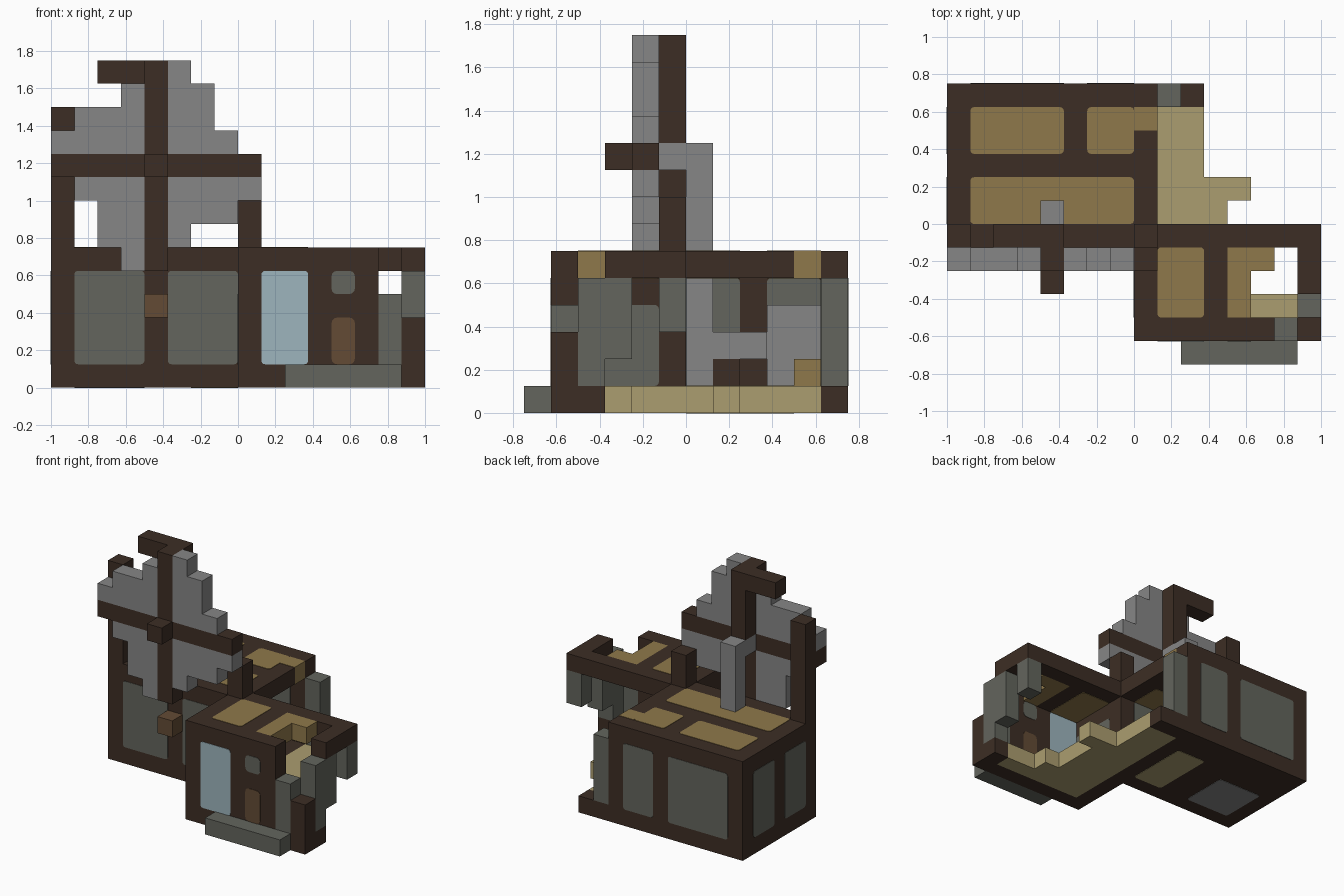
import bpy
import bmesh

CELL = 0.125      # one building block
PROUD = 0.003     # how far an infill panel stands out of its wall

if "Cube" in bpy.data.objects:
    bpy.data.objects.remove(bpy.data.objects["Cube"], do_unlink=True)


def material(name, r, g, b):
    mat = bpy.data.materials.new(name)
    mat.use_nodes = True
    mat.diffuse_color = (r, g, b, 1)
    mat.node_tree.nodes["Principled BSDF"].inputs["Base Color"].default_value = (r, g, b, 1)
    return mat


timber = material("dark timber", .046, .027, .018)
stone = material("grey green stone", .125, .13, .11)
canvas = material("light grey", .24, .24, .24)
planks = material("tan planks", .275, .19, .07)
boards = material("pale floor boards", .41, .34, .16)
glass = material("pale blue glass", .34, .46, .51)
oak = material("warm brown wood", .125, .07, .035)


def block(name, mat, x, y, z, grow=None, rounding=0.0):
    """Box spanning the given cell ranges; grow is the axis a panel stands proud on."""
    spans = [x, y, z]
    mesh = bpy.data.meshes.new(name)
    bm = bmesh.new()
    bmesh.ops.create_cube(bm, size=1)
    for v in bm.verts:
        for axis, (low, high) in enumerate(spans):
            extra = PROUD if axis == grow else 0
            side = 1 if v.co[axis] > 0 else -1
            v.co[axis] = (high if side > 0 else low) * CELL + side * extra
    if rounding:
        edges = [e for e in bm.edges
                 if abs(e.verts[0].co[grow] - e.verts[1].co[grow]) > CELL / 2]
        bmesh.ops.bevel(bm, geom=edges, offset=rounding, segments=3,
                        profile=0.5, affect='EDGES')
    bmesh.ops.recalc_face_normals(bm, faces=bm.faces)
    bm.to_mesh(mesh)
    bm.free()
    mesh.materials.append(mat)
    obj = bpy.data.objects.new(name, mesh)
    bpy.context.scene.collection.objects.link(obj)
    return obj


def panel(name, mat, x, y, z, axis, rounding=0.02):
    return block(name, mat, x, y, z, axis, rounding)


WALL = (0, 6)       # full storey
INFILL = (1, 5)     # between sill and top beam
ROOF = (5, 6)
FLOOR = (0, 1)
FRONT = (-1, 0)     # depth of the house front wall
BACK = (5, 6)
WING = (-5, -4)     # depth of the wing front wall
SAIL = (-2, -1)
HUB = (-4, -3)      # width of hub and mast

# House walls with stone infill
block("house_front_wall", timber, (-8, 1), FRONT, WALL)
block("house_back_wall", timber, (-8, 1), BACK, WALL)
block("house_left_wall", timber, (-8, -7), (0, 5), WALL)
for span in ((-7, -4), (-3, 0)):
    panel("front_infill", stone, span, FRONT, INFILL, 1)
for span in ((-7, -3), (-2, 0)):
    panel("back_infill", stone, span, BACK, INFILL, 1)
for span in ((0, 2), (3, 5)):
    panel("left_infill", stone, (-8, -7), span, INFILL, 0)

# Broken back corner
block("back_corner_sill", timber, (1, 3), BACK, FLOOR)
block("back_corner_stone", stone, (1, 2), BACK, INFILL)

# House roof with plank fields
block("house_roof", timber, (-7, 0), (0, 5), ROOF)
block("roof_edge_beam", timber, (0, 1), (0, 4), ROOF)
panel("roof_field_front", planks, (-7, 0), (0, 2), ROOF, 2)
panel("roof_field_back", planks, (-7, -3), (3, 5), ROOF, 2)
panel("roof_field_side", planks, (-2, 0), (3, 5), ROOF, 2)
block("roof_plank_end", planks, (0, 1), (4, 5), ROOF, 2)

# House floor
block("house_floor", timber, (-7, 1), (0, 5), FLOOR)
panel("floor_boards_inset", boards, (-2, 0), (0, 4), FLOOR, 2)
panel("floor_stone_inset", canvas, (-7, -4), (0, 3), FLOOR, 2)

# Broken floor of the open side, one strip per row
for rows, reach in (((-4, -3), 7), ((-3, -2), 5), ((-2, 1), 4), ((1, 2), 5), ((2, 5), 3)):
    block("broken_floor", boards, (1, reach), rows, FLOOR)

# Wing front wall, window, door
block("wing_front_wall", timber, (0, 6), WING, WALL)
panel("wing_glass", glass, (1, 3), WING, INFILL, 1)
panel("wing_small_window", stone, (4, 5), WING, (4, 5), 1, 0.03)
panel("wing_door", oak, (4, 5), WING, (1, 3), 1, 0.03)
block("wing_left_wall", timber, (0, 1), (-4, -1), WALL)
panel("wing_left_infill", stone, (0, 1), (-4, -1), (1, 4), 0)
block("front_step", stone, (2, 7), (-6, -5), FLOOR)

# Ruined right end of the wing
block("wing_sill", timber, (6, 8), WING, FLOOR)
block("wing_side_sill", timber, (7, 8), (-4, -3), FLOOR)
block("wing_corner_post", timber, (7, 8), WING, (1, 3))
block("wing_front_stone", stone, (6, 7), WING, (1, 4))
block("wing_side_stone", stone, (7, 8), (-4, -3), INFILL)
block("wing_side_stone_upper", stone, (7, 8), (-3, -2), (2, 5))
block("wing_hanging_stone", stone, (7, 8), FRONT, (3, 5))

# Wing roof
block("wing_back_beam", timber, (1, 8), FRONT, ROOF)
block("wing_side_beam", timber, (7, 8), (-3, -1), ROOF)
block("wing_middle_beam", timber, (3, 4), (-4, -1), ROOF)
block("wing_roof_base", timber, (1, 3), (-4, -1), ROOF)
panel("wing_roof_field", planks, (1, 3), (-4, -1), ROOF, 2)
block("wing_roof_planks", planks, (4, 5), (-4, -1), ROOF)
block("wing_roof_plank_end", planks, (5, 6), (-2, -1), ROOF)

# Posts standing above the front wall
block("tall_left_post", timber, (-8, -7), FRONT, (6, 12))
block("short_right_post", timber, (0, 1), FRONT, (6, 8))

# Mill shaft and grinding gear
block("mill_shaft", canvas, HUB, (0, 1), (1, 10))
block("mill_axle", canvas, HUB, FRONT, (9, 10))
block("gear_arm", canvas, HUB, (1, 3), (2, 3))
block("gear_foot", timber, HUB, (1, 2), (1, 2))
block("grinding_stone", canvas, (-6, -4), (3, 5), (1, 4))
block("grain_box", planks, (-4, -3), (4, 5), (1, 2))

# Sail frame
block("sail_hub", timber, HUB, (-3, -2), (9, 10))
block("sail_cross_bar", timber, (-8, 1), SAIL, (9, 10))
block("sail_mast_upper", timber, HUB, SAIL, (10, 14))
block("sail_mast_lower", timber, HUB, SAIL, (5, 9))
block("sail_mast_rear", timber, HUB, FRONT, (10, 14))
block("sail_hook", timber, (-6, -4), FRONT, (13, 14))
block("wall_bracket", oak, HUB, SAIL, (3, 4))

# Stepped sail cloth: column range, top of the upper part
for span, top in (((-8, -7), 11), ((-7, -5), 12), ((-5, -4), 13),
                  ((-3, -2), 14), ((-2, -1), 13), ((-1, 0), 11)):
    block("upper_sail", canvas, span, SAIL, (10, top))
# Column range, bottom of the lower part
for span, bottom in (((-7, -6), 8), ((-6, -5), 6), ((-5, -4), 5),
                     ((-3, -2), 6), ((-2, 0), 7), ((0, 1), 8)):
    block("lower_sail", canvas, span, SAIL, (bottom, 9))
